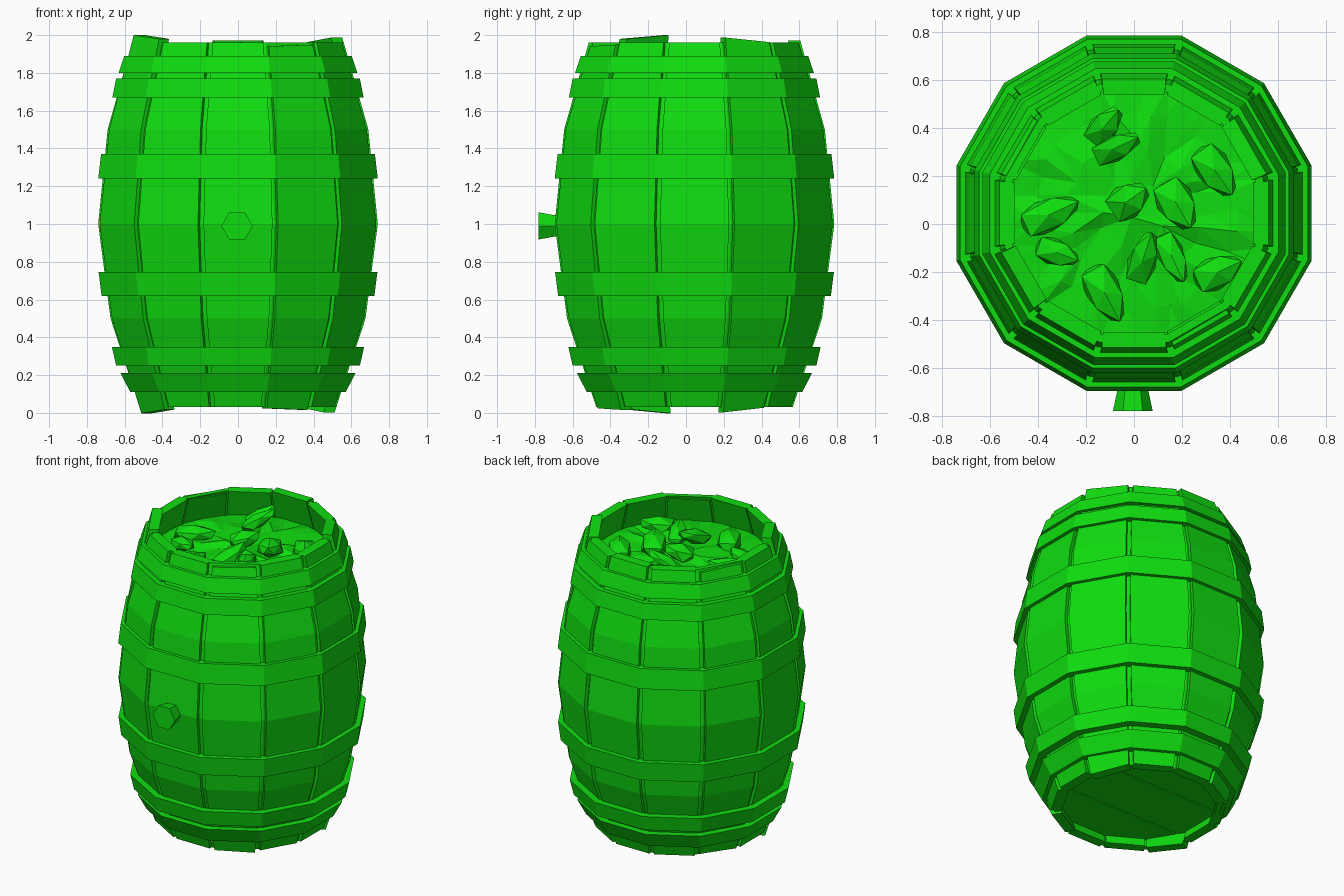
import bpy, bmesh, random
from math import sin, cos, tan, radians
from mathutils import Matrix, Vector

random.seed(4)
old = bpy.data.objects.get("Cube")
if old:
    bpy.data.objects.remove(old, do_unlink=True)

CY = 0.045            # barrel axis offset in y
SIDES = 12
HALF = radians(15)

green = bpy.data.materials.new("bright green")
green.use_nodes = True
COLOUR = (0.005, 0.72, 0.005, 1)
green.diffuse_color = COLOUR
green.node_tree.nodes["Principled BSDF"].inputs["Base Color"].default_value = COLOUR


def finish(bm, name):
    bmesh.ops.recalc_face_normals(bm, faces=bm.faces)
    mesh = bpy.data.meshes.new(name)
    bm.to_mesh(mesh)
    bm.free()
    mesh.materials.append(green)
    obj = bpy.data.objects.new(name, mesh)
    bpy.context.collection.objects.link(obj)
    return obj


def loft(bm, loops, closed=False):
    """Bridge vertex loops; cap the ends unless the chain is closed."""
    rows = [[bm.verts.new(p) for p in loop] for loop in loops]
    n = len(rows[0])
    pairs = list(zip(rows, rows[1:])) + ([(rows[-1], rows[0])] if closed else [])
    for a, b in pairs:
        for i in range(n):
            j = (i + 1) % n
            bm.faces.new((a[i], a[j], b[j], b[i]))
    if not closed:
        bm.faces.new(rows[0])
        bm.faces.new(rows[-1])


def ring(apothem, z):
    r = apothem / cos(HALF)
    return [(r * cos(HALF + i * 2 * HALF), CY + r * sin(HALF + i * 2 * HALF), z)
            for i in range(SIDES)]


def lathe(name, profile):
    bm = bmesh.new()
    loft(bm, [ring(a, z) for a, z in profile], closed=True)
    return finish(bm, name)


# Staves: bulging planks, a few of them longer or skewed at the ends
BULGE = [(0.03, 0.52), (0.5, 0.675), (1.0, 0.74), (1.5, 0.69), (1.96, 0.56)]
THICK = 0.065
UNEVEN = {7: (-0.022, 0.03, -0.01), 1: (-0.015, 0.015, -0.012),
          10: (-0.01, -0.015, 0.004), 3: (0.0, 0.012, 0.0), 5: (0.005, -0.01, 0.005)}


def stave(index):
    bottom, top, skew = UNEVEN.get(index, (0, 0, 0))
    turn = Matrix.Translation((0, CY, 0)) @ Matrix.Rotation(index * 2 * HALF, 4, 'Z')
    loops = []
    for k, (z, a) in enumerate(BULGE):
        lift, slant = {0: (bottom, -skew), 4: (top, skew)}.get(k, (0, 0))
        inner = a - THICK
        w, wi = a * tan(HALF) - 0.016, inner * tan(HALF) - 0.005
        corners = [(a, -w, -1), (a, w, 1), (inner, wi, 1), (inner, -wi, -1)]
        loops.append([turn @ Vector((x, y, z + lift + s * slant)) for x, y, s in corners])
    bm = bmesh.new()
    loft(bm, loops)
    finish(bm, f"stave_{index + 1}")


for i in range(SIDES):
    stave(i)

# Thin lining that closes the grooves between staves
lathe("stave_lining",
      [(a - 0.022, z) for z, a in BULGE] + [(a - 0.055, z) for z, a in reversed(BULGE)])

# Hoops: bottom height, top height, outer apothem at each
HOOPS = [(0.11, 0.21, 0.57, 0.622), (0.25, 0.35, 0.645, 0.668),
         (0.62, 0.745, 0.722, 0.738), (1.24, 1.37, 0.74, 0.725),
         (1.67, 1.77, 0.665, 0.645), (1.8, 1.89, 0.632, 0.602)]
for n, (z0, z1, a0, a1) in enumerate(HOOPS):
    lathe(f"hoop_{n + 1}", [(a0, z0), (a1, z1), (a1 - 0.05, z1), (a0 - 0.05, z0)])

# Bottom lid made of three boards with narrow gaps, and a backing panel
for n, (lo, hi) in enumerate([(-0.6, -0.185), (-0.175, 0.175), (0.185, 0.6)]):
    bm = bmesh.new()
    loft(bm, [ring(0.5, 0.09), ring(0.5, 0.13)])
    for y, side in ((lo, -1), (hi, 1)):
        cut = bmesh.ops.bisect_plane(bm, geom=bm.verts[:] + bm.edges[:] + bm.faces[:],
                                     plane_co=(0, CY + y, 0), plane_no=(0, side, 0),
                                     clear_outer=True)
        edges = [e for e in cut["geom_cut"] if isinstance(e, bmesh.types.BMEdge)]
        if edges:
            bmesh.ops.edgeloop_fill(bm, edges=edges)
    finish(bm, f"bottom_board_{n + 1}")
bm = bmesh.new()
loft(bm, [ring(0.5, 0.11), ring(0.5, 0.125)])
finish(bm, "bottom_backing")

# Hexagonal plug on the front
bm = bmesh.new()
loft(bm, [[(r * cos(radians(60 * i)) - 0.005, y, 0.99 + r * sin(radians(60 * i)))
           for i in range(6)] for y, r in ((-0.64, 0.06), (-0.7, 0.066), (-0.78, 0.083))])
finish(bm, "plug")

# Bumpy heap filling the barrel
bm = bmesh.new()
bmesh.ops.create_circle(bm, cap_ends=True, cap_tris=True, segments=SIDES, radius=0.575,
                        matrix=Matrix.Translation((0, CY, 1.78)))
bmesh.ops.subdivide_edges(bm, edges=bm.edges[:], cuts=3, use_grid_fill=True)
for v in bm.verts:
    d = Vector((v.co.x, v.co.y - CY)).length
    if d < 0.52:
        v.co += Vector((random.uniform(-0.02, 0.02), random.uniform(-0.02, 0.02),
                        0.05 * (1 - d / 0.55) + random.uniform(-0.02, 0.02)))
bmesh.ops.triangulate(bm, faces=bm.faces[:])
finish(bm, "heap")

# Chunks on the heap: x, y, z, length, width, heading, tilt (degrees)
CHUNKS = [(-0.12, 0.41, 1.86, 0.24, 0.13, 50, 30), (-0.07, 0.32, 1.88, 0.29, 0.12, 25, 35),
          (0.34, 0.22, 1.82, 0.28, 0.16, -55, 8), (0.18, 0.08, 1.85, 0.27, 0.17, -60, 15),
          (-0.02, 0.1, 1.85, 0.22, 0.16, 35, 20), (-0.35, 0.04, 1.82, 0.3, 0.15, 25, 5),
          (-0.32, -0.12, 1.82, 0.22, 0.12, -20, 8), (0.04, -0.14, 1.85, 0.28, 0.13, 72, 22),
          (0.16, -0.14, 1.84, 0.27, 0.12, -65, 15), (-0.12, -0.29, 1.81, 0.3, 0.16, -62, 5),
          (0.35, -0.2, 1.82, 0.25, 0.15, 25, 5)]
for n, (x, y, z, length, width, heading, tilt) in enumerate(CHUNKS):
    bm = bmesh.new()
    bmesh.ops.create_icosphere(bm, subdivisions=1, radius=0.5)
    place = (Matrix.Translation((x, y, z)) @ Matrix.Rotation(radians(heading), 4, 'Z')
             @ Matrix.Rotation(radians(-tilt), 4, 'Y'))
    for v in bm.verts:
        taper = 1 - 0.7 * v.co.x
        v.co = place @ Vector((v.co.x * length, v.co.y * width * taper,
                               v.co.z * width * 0.75 * taper))
    finish(bm, f"chunk_{n + 1}")
